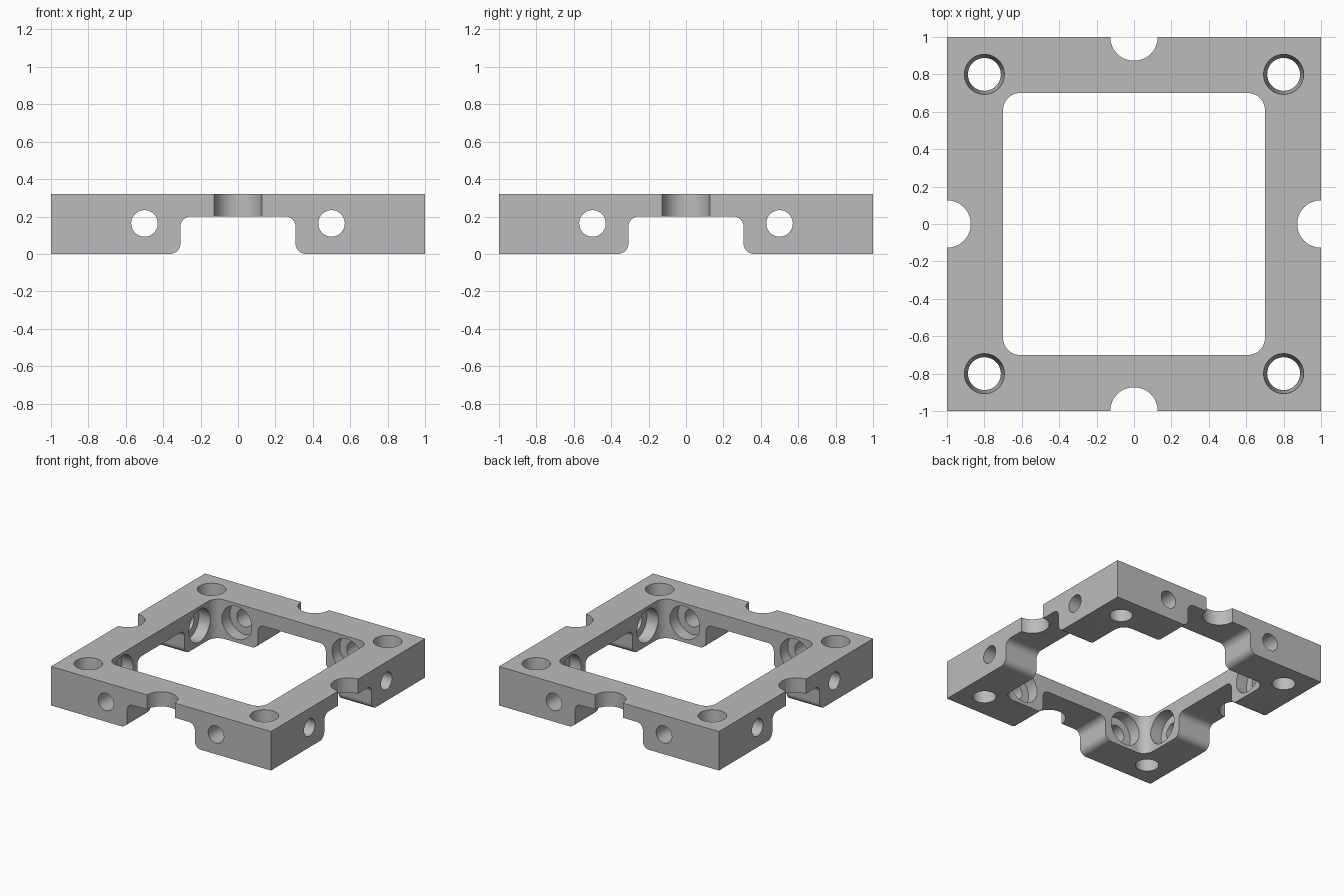
import bpy, bmesh
from math import sin, cos, pi, radians
from mathutils import Matrix, Vector

if "Cube" in bpy.data.objects:
    bpy.data.objects.remove(bpy.data.objects["Cube"])

HEIGHT = 0.32
HOLE_Z = 0.163
QUARTER = Matrix.Rotation(pi / 2, 4, "Z")

grey = bpy.data.materials.new("plain grey")
grey.use_nodes = True
grey.diffuse_color = (0.5, 0.5, 0.5, 1)
grey.node_tree.nodes["Principled BSDF"].inputs["Base Color"].default_value = (0.5, 0.5, 0.5, 1)


def make_object(name, bm):
    bmesh.ops.recalc_face_normals(bm, faces=bm.faces)
    mesh = bpy.data.meshes.new(name)
    bm.to_mesh(mesh)
    bm.free()
    mesh.materials.append(grey)
    ob = bpy.data.objects.new(name, mesh)
    bpy.context.collection.objects.link(ob)
    return ob


def arc(cx, cy, r, start, end, steps=10):
    angles = [radians(start + (end - start) * i / steps) for i in range(steps + 1)]
    return [(cx + r * cos(a), cy + r * sin(a)) for a in angles]


def prism(name, points, start, direction):
    bm = bmesh.new()
    face = bm.faces.new([bm.verts.new(p) for p in points])
    top = bmesh.ops.extrude_face_region(bm, geom=[face])["geom"]
    verts = [g for g in top if isinstance(g, bmesh.types.BMVert)]
    bmesh.ops.translate(bm, verts=verts, vec=direction)
    bmesh.ops.translate(bm, verts=bm.verts, vec=start)
    return make_object(name, bm)


def cylinder(name, r1, r2, start, end):
    start, end = Vector(start), Vector(end)
    axis = end - start
    turn = axis.to_track_quat("Z", "Y").to_matrix().to_4x4()
    bm = bmesh.new()
    bmesh.ops.create_cone(bm, cap_ends=True, segments=48, radius1=r1, radius2=r2,
                          depth=axis.length,
                          matrix=Matrix.Translation((start + end) / 2) @ turn)
    return make_object(name, bm)


# Square block
bm = bmesh.new()
bmesh.ops.create_cube(bm, size=1, matrix=Matrix.Translation((0, 0, HEIGHT / 2))
                      @ Matrix.Diagonal((2, 2, HEIGHT, 1)))
frame = make_object("mounting_frame", bm)

# Rounded central window
w, r = 0.7, 0.09
corner = w - r
outline = []
for i, (sx, sy) in enumerate([(1, 1), (-1, 1), (-1, -1), (1, -1)]):
    outline += arc(sx * corner, sy * corner, r, i * 90, i * 90 + 90)
cutters = [prism("window_cutter", [(x, y, 0) for x, y in outline], (0, 0, -1), (0, 0, 2))]

# Filleted notch under the middle of each side
half, top, f = 0.308, 0.2, 0.055
right = ([(half + f, -0.1)] + arc(half + f, f, f, 270, 180)
         + arc(half - f, top - f, f, 0, 90))
profile = right + [(-x, z) for x, z in reversed(right)]

# Each side repeats the same cuts, turned by a quarter
for side in range(4):
    turn = QUARTER.copy() if side else Matrix.Identity(4)
    for _ in range(side - 1):
        turn = QUARTER @ turn
    parts = [
        prism("notch_cutter", [(x, 0, z) for x, z in profile], (0, -1.2, 0), (0, 0.7, 0)),
        cylinder("edge_recess_cutter", 0.127, 0.127, (0, -1, 0.1), (0, -1, 0.5)),
        cylinder("corner_hole_cutter", 0.088, 0.107, (-0.8, -0.8, 0), (-0.8, -0.8, HEIGHT)),
    ]
    # Extend the tapered hole past both faces without changing its slope
    hole = parts[-1]
    for v in hole.data.vertices:
        upper = v.co.z > HEIGHT / 2
        offset = Vector((v.co.x + 0.8, v.co.y + 0.8, 0))
        offset *= (0.113 / 0.107) if upper else (0.082 / 0.088)
        v.co = Vector((-0.8, -0.8, HEIGHT + 0.1 if upper else -0.1)) + offset
    for x in (-0.5, 0.5):
        parts.append(cylinder("side_hole_cutter", 0.071, 0.071, (x, -1.2, HOLE_Z), (x, -0.6, HOLE_Z)))
        parts.append(cylinder("counterbore_cutter", 0.135, 0.135, (x, -0.8, HOLE_Z), (x, -0.55, HOLE_Z)))
    for p in parts:
        p.data.transform(turn)
    cutters += parts

for c in cutters:
    c.hide_render = True
    mod = frame.modifiers.new(c.name, "BOOLEAN")
    mod.operation = "DIFFERENCE"
    mod.solver = "EXACT"
    mod.object = c

# Bake the cuts and discard the cutters
bpy.context.view_layer.update()
baked = bpy.data.meshes.new_from_object(frame.evaluated_get(bpy.context.evaluated_depsgraph_get()))
frame.modifiers.clear()
frame.data = baked
baked.materials.clear()
baked.materials.append(grey)
for c in cutters:
    bpy.data.objects.remove(c)

bpy.ops.object.select_all(action="DESELECT")
frame.select_set(True)
bpy.context.view_layer.objects.active = frame
bpy.ops.object.shade_smooth_by_angle(angle=radians(30))
